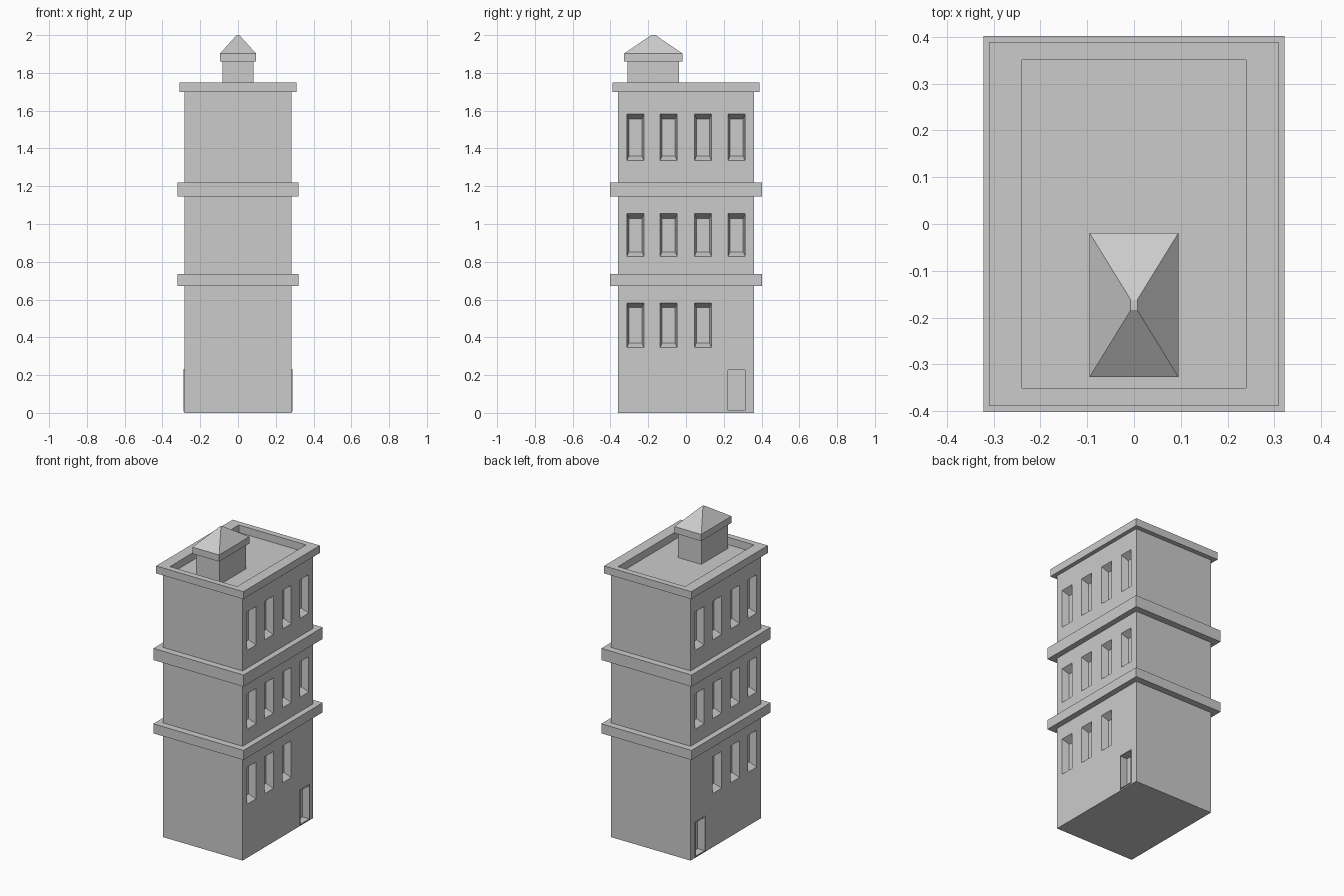
import bpy, bmesh

if "Cube" in bpy.data.objects:
    bpy.data.objects.remove(bpy.data.objects["Cube"])

BX, BY, TOP = 0.284, 0.359, 1.70   # body half width, half depth, roof level
DEPTH = 0.045                      # depth of window and door recesses


def loft(bm, loops):
    """Closed solid through a sequence of point loops."""
    rings = [[bm.verts.new(p) for p in loop] for loop in loops]
    n = len(rings[0])
    bm.faces.new(rings[0])
    bm.faces.new(rings[-1])
    for a, b in zip(rings, rings[1:]):
        for i in range(n):
            j = (i + 1) % n
            bm.faces.new((a[i], a[j], b[j], b[i]))


def finish(name, bm):
    bmesh.ops.recalc_face_normals(bm, faces=bm.faces)
    mesh = bpy.data.meshes.new(name)
    bm.to_mesh(mesh)
    bm.free()
    obj = bpy.data.objects.new(name, mesh)
    bpy.context.collection.objects.link(obj)
    return obj


def rect(hx, hy, z, cy=0):
    return [(-hx, cy - hy, z), (hx, cy - hy, z), (hx, cy + hy, z), (-hx, cy + hy, z)]


def solid(name, loops):
    bm = bmesh.new()
    loft(bm, loops)
    return finish(name, bm)


def side_rect(x, y0, y1, z0, z1):
    return [(x, y0, z0), (x, y1, z0), (x, y1, z1), (x, y0, z1)]


def ring(name, outer0, outer1, inner0, inner1):
    """Rectangular frame between two levels."""
    bm = bmesh.new()
    rings = [[bm.verts.new(p) for p in l] for l in (outer0, outer1, inner1, inner0)]
    for k in range(4):
        a, b = rings[k], rings[(k + 1) % 4]
        for i in range(4):
            j = (i + 1) % 4
            bm.faces.new((a[i], a[j], b[j], b[i]))
    return finish(name, bm)


# Main block
body = solid("body", [rect(BX, BY, 0), rect(BX, BY, TOP)])

# Openings: four columns on three floors, door replaces the last ground window
columns = (-0.268, -0.092, 0.090, 0.268)
floors = ((0.345, 0.582), (0.828, 1.055), (1.335, 1.582))
cut = bmesh.new()
for s in (-1, 1):
    for f, (z0, z1) in enumerate(floors):
        for y in columns[:3] if f == 0 else columns:
            # tapered reveal: narrower at the back
            loft(cut, [side_rect(s * (BX - DEPTH), y - 0.035, y + 0.035, z0 + 0.025, z1 - 0.025),
                       side_rect(s * BX, y - 0.045, y + 0.045, z0, z1),
                       side_rect(s * (BX + 0.02), y - 0.045, y + 0.045, z0, z1)])
    loft(cut, [side_rect(s * (BX + d), 0.222, 0.312, 0.013, 0.228) for d in (-DEPTH, 0.02)])
cutter = finish("opening_cutter", cut)
cutter.hide_render = True
mod = body.modifiers.new("openings", 'BOOLEAN')
mod.operation, mod.solver, mod.object = 'DIFFERENCE', 'EXACT', cutter
bpy.context.view_layer.objects.active = body
bpy.ops.object.modifier_apply(modifier=mod.name)
bpy.data.objects.remove(cutter)

# Slim door frames standing just proud of the walls
for s, side in ((-1, "left"), (1, "right")):
    ring(side + "_door_frame",
         side_rect(s * (BX - 0.01), 0.217, 0.317, 0.008, 0.233),
         side_rect(s * (BX + 0.005), 0.217, 0.317, 0.008, 0.233),
         side_rect(s * (BX - 0.01), 0.222, 0.312, 0.013, 0.228),
         side_rect(s * (BX + 0.005), 0.222, 0.312, 0.013, 0.228))

# Floor bands
for name, z0, z1 in (("lower_band", 0.673, 0.735), ("upper_band", 1.145, 1.22)):
    solid(name, [rect(0.321, 0.402, z0), rect(0.321, 0.402, z1)])

# Roof parapet around the sunken roof
ring("parapet", rect(0.31, 0.389, TOP), rect(0.31, 0.389, 1.748),
     rect(0.239, 0.35, TOP), rect(0.239, 0.35, 1.748))

# Roof hut with overhanging cap and hipped top
CY = -0.173
solid("roof_hut", [rect(0.083, 0.136, TOP - 0.01, CY), rect(0.083, 0.136, 1.862, CY)])
solid("hut_roof", [rect(0.095, 0.154, 1.86, CY), rect(0.095, 0.154, 1.903, CY),
                   rect(0.007, 0.011, 2.0, CY)])
